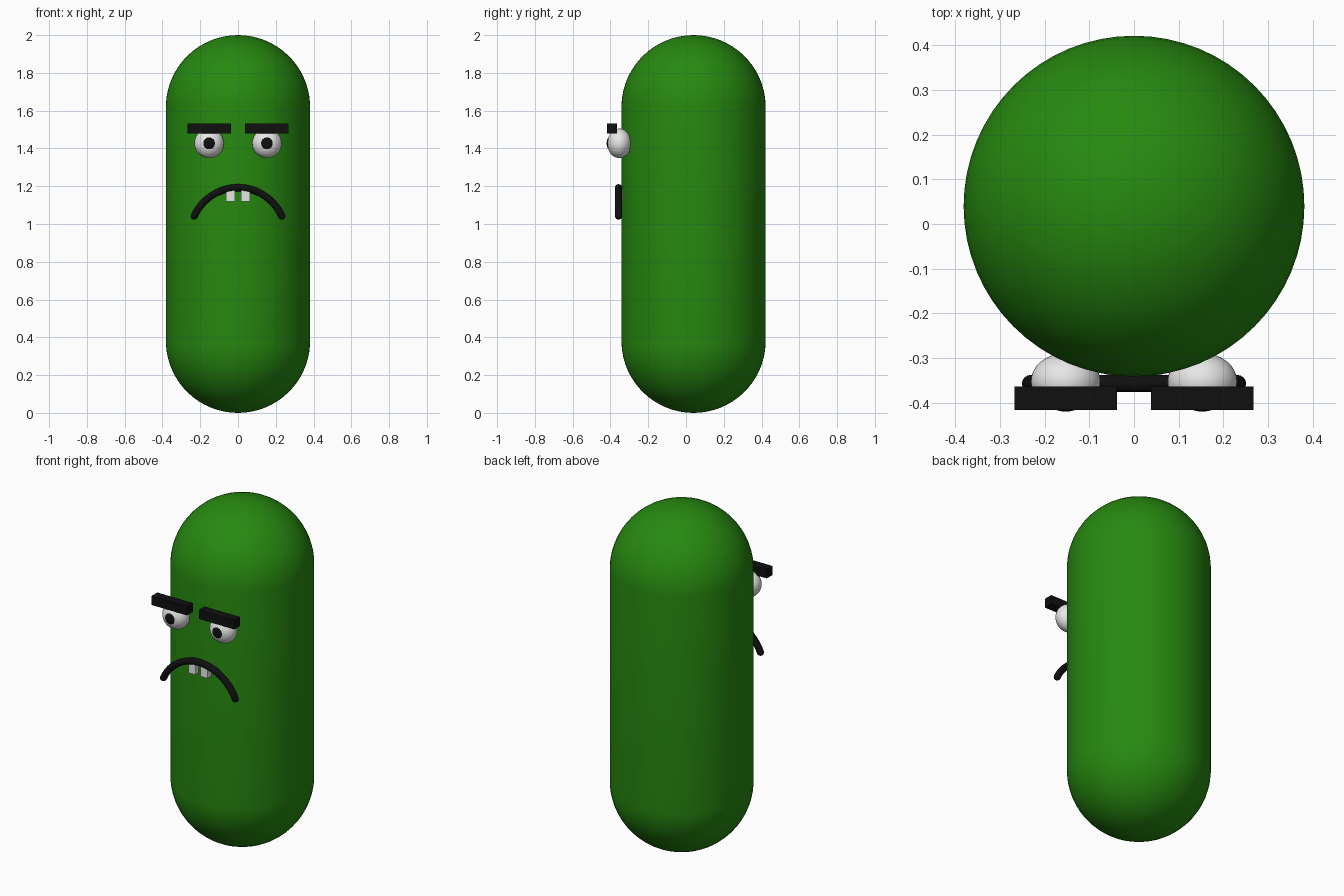
import bpy, bmesh, math
from mathutils import Vector

if "Cube" in bpy.data.objects:
    bpy.data.objects.remove(bpy.data.objects["Cube"])


def material(name, rgb):
    m = bpy.data.materials.new(name)
    m.diffuse_color = (*rgb, 1)
    m.use_nodes = True
    m.node_tree.nodes["Principled BSDF"].inputs["Base Color"].default_value = m.diffuse_color
    return m


GREEN = material("green", (0.02, 0.25, 0.005))
WHITE = material("white", (0.8, 0.8, 0.8))
BLACK = material("black", (0.005, 0.005, 0.005))


def finish(name, bm, mat, smooth=True):
    bmesh.ops.recalc_face_normals(bm, faces=bm.faces[:])
    for f in bm.faces:
        f.smooth = smooth
    me = bpy.data.meshes.new(name)
    bm.to_mesh(me)
    bm.free()
    me.materials.append(mat)
    ob = bpy.data.objects.new(name, me)
    bpy.context.collection.objects.link(ob)
    return ob


def ellipsoid(name, loc, radii, mat):
    bm = bmesh.new()
    bmesh.ops.create_uvsphere(bm, u_segments=32, v_segments=20, radius=1)
    bmesh.ops.scale(bm, vec=radii, verts=bm.verts)
    bmesh.ops.translate(bm, vec=loc, verts=bm.verts)
    return finish(name, bm, mat)


def box(name, lo, hi, mat):
    lo, hi = Vector(lo), Vector(hi)
    bm = bmesh.new()
    bmesh.ops.create_cube(bm, size=1)
    bmesh.ops.scale(bm, vec=hi - lo, verts=bm.verts)
    bmesh.ops.translate(bm, vec=(lo + hi) / 2, verts=bm.verts)
    return finish(name, bm, mat, False)


# Capsule body: sphere with its halves pulled apart (odd rings leave a band)
R, CY = 0.382, 0.04
bm = bmesh.new()
bmesh.ops.create_uvsphere(bm, u_segments=64, v_segments=33, radius=R)
for v in bm.verts:
    v.co.z += 2 - R if v.co.z > 0 else R
    v.co.y += CY
finish("body", bm, GREEN)

# Eyes, pupils, brows and teeth on both sides
for s, side in ((-1, "left"), (1, "right")):
    ellipsoid("eye_" + side, (s * 0.153, -0.353, 1.427), (0.078, 0.064, 0.078), WHITE)
    ellipsoid("pupil_" + side, (s * 0.153, -0.4, 1.427), (0.038, 0.02, 0.038), BLACK)
    x0, x1 = sorted((s * 0.038, s * 0.268))
    box("brow_" + side, (x0, -0.417, 1.48), (x1, -0.364, 1.533), BLACK)
    x0, x1 = sorted((s * 0.016, s * 0.063))
    box("tooth_" + side, (x0, -0.37, 1.12), (x1, -0.325, 1.185), WHITE)

# Frowning mouth: round tube along an arc with rounded ends
AR, TR, MY = 0.254, 0.019, -0.357
APEX = 1.192
A = math.asin(0.232 / AR) if APEX - 1.04 < AR else math.pi / 2
stations = [(-A - math.sin(t) * TR / AR, TR * math.cos(t))
            for t in (1.5, 1.2, 0.8, 0.4)]
stations += [(-A + 2 * A * i / 32, TR) for i in range(33)]
stations += [(-a, r) for a, r in reversed(stations[:4])]
bm = bmesh.new()
rings = []
for a, r in stations:
    ring = []
    for k in range(16):
        t = math.tau * k / 16
        d = AR + r * math.cos(t)
        ring.append(bm.verts.new((d * math.sin(a), MY + r * math.sin(t),
                                  APEX - AR + d * math.cos(a))))
    rings.append(ring)
for p, q in zip(rings, rings[1:]):
    for k in range(16):
        j = (k + 1) % 16
        bm.faces.new((p[k], p[j], q[j], q[k]))
bm.faces.new(rings[0])
bm.faces.new(rings[-1])
finish("mouth", bm, BLACK)
